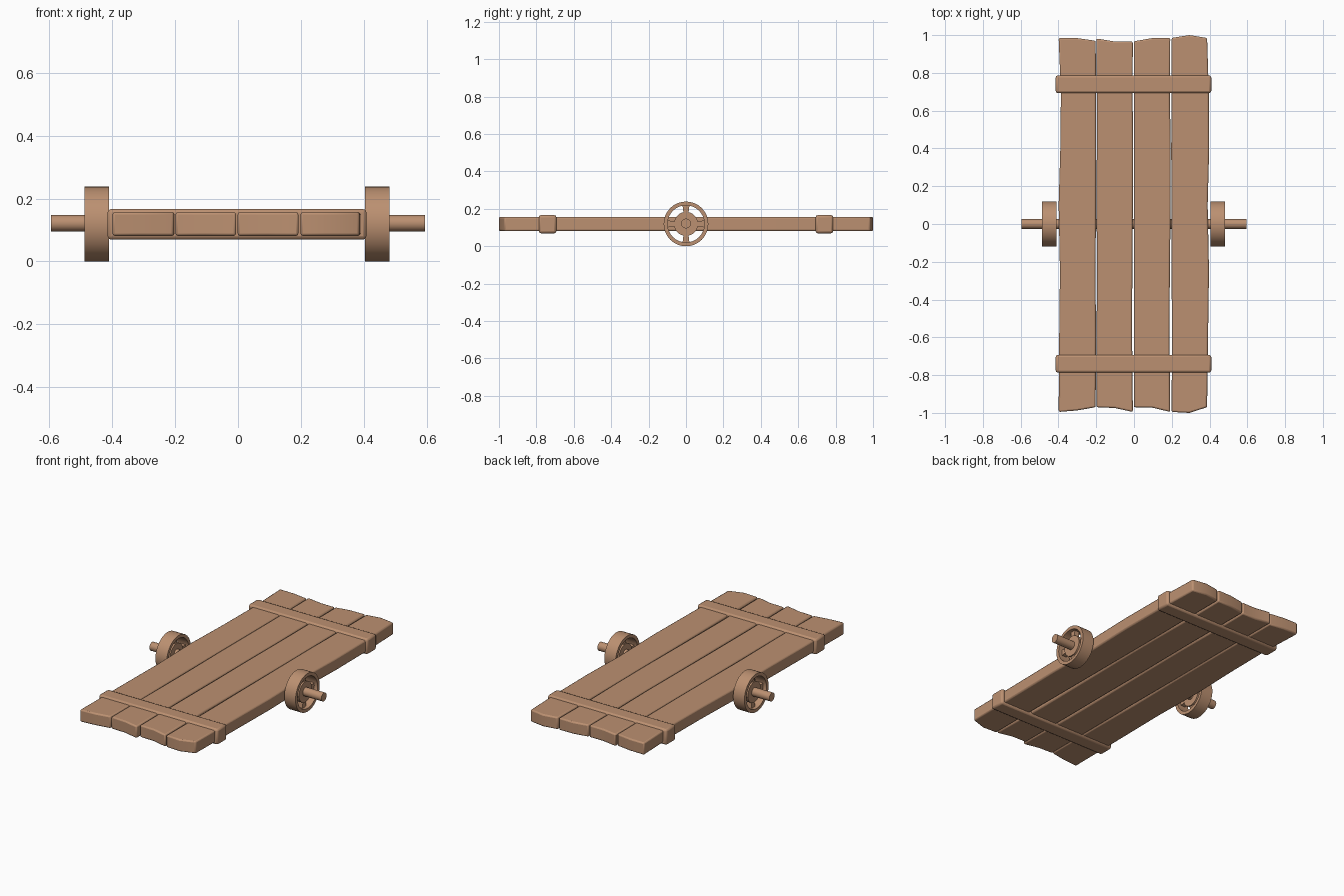
import bpy, bmesh, math
from mathutils import Matrix, Vector

if "Cube" in bpy.data.objects:
    bpy.data.objects.remove(bpy.data.objects["Cube"])

wood = bpy.data.materials.new("tan wood")
wood.diffuse_color = (0.50, 0.28, 0.165, 1)
wood.use_nodes = True
wood.node_tree.nodes["Principled BSDF"].inputs["Base Color"].default_value = wood.diffuse_color


def finish(bm, name, bevel=0.0, angle=35):
    bmesh.ops.recalc_face_normals(bm, faces=bm.faces)
    me = bpy.data.meshes.new(name)
    bm.to_mesh(me)
    bm.free()
    ob = bpy.data.objects.new(name, me)
    bpy.context.collection.objects.link(ob)
    me.materials.append(wood)
    if bevel:
        m = ob.modifiers.new("Bevel", 'BEVEL')
        m.width, m.segments = bevel, 2
        m.limit_method, m.angle_limit = 'ANGLE', math.radians(50)
    bpy.ops.object.select_all(action='DESELECT')
    ob.select_set(True)
    bpy.context.view_layer.objects.active = ob
    bpy.ops.object.shade_smooth_by_angle(angle=math.radians(angle))
    return ob


def lathe(bm, profile, x, z, n=32, closed=True):
    """Spin (radius, x offset) points around an x-parallel line."""
    rings = []
    for i in range(n):
        a = 2 * math.pi * i / n
        rings.append([bm.verts.new((x + o, r * math.cos(a), z + r * math.sin(a)))
                      for r, o in profile])
    m = len(profile)
    for i in range(n):
        a, b = rings[i], rings[(i + 1) % n]
        for j in range(m if closed else m - 1):
            k = (j + 1) % m
            bm.faces.new((a[j], b[j], b[k], a[k]))
    if not closed:
        for k in (0, m - 1):
            bm.faces.new([r[k] for r in rings])


# Planks: wavy left / right edges (front to back) and wavy front / back ends
ys = (-0.6, -0.25, 0.1, 0.4, 0.7)
planks = [
    # left edge, right edge, front end, back end (ends run left to right)
    ((-.396, -.392, -.399, -.390, -.387), (-.201, -.204, -.201, -.200, -.201),
     (-.995, -.987, -.970), (.985, .984, .970)),
    ((-.198, -.196, -.198, -.197, -.197), (-.010, -.009, -.006, -.004, -.008),
     (-.970, -.974, -.995), (.982, .966, .966)),
    ((-.001, .000, -.001, .001, .001), (.187, .190, .194, .194, .190),
     (-.970, -.972, -.995), (.967, .984, .985)),
    ((.201, .199, .198, .197, .199), (.392, .397, .390, .398, .396),
     (-.995, -1.0, -.970), (.985, 1.0, .985)),
]
Z0, Z1 = 0.081, 0.157
for i, (le, re, fr, bk) in enumerate(planks):
    x0 = (-.399, -.199, -.001, .199)[i]
    x1 = (-.203, -.006, .192, .387)[i]
    xs = (x0, (x0 + x1) / 2, x1)
    pts = list(zip(xs, fr)) + list(zip(re, ys))
    pts += list(zip(xs, bk))[::-1] + list(zip(le, ys))[::-1]
    bm = bmesh.new()
    f = bm.faces.new([bm.verts.new((x, y, Z0)) for x, y in pts])
    top = bmesh.ops.extrude_face_region(bm, geom=[f])["geom"]
    bmesh.ops.translate(bm, vec=(0, 0, Z1 - Z0),
                        verts=[v for v in top if isinstance(v, bmesh.types.BMVert)])
    finish(bm, f"plank_{i + 1}", bevel=0.008)

# Cross straps that wrap the planks
for y, name in ((-0.74, "front_strap"), (0.74, "back_strap")):
    bm = bmesh.new()
    bmesh.ops.create_cube(bm, size=1, matrix=Matrix.Translation((-0.003, y, 0.118))
                          @ Matrix.Diagonal((0.824, 0.094, 0.098, 1)))
    finish(bm, name, bevel=0.012)

# Axle through the deck
ZC = 0.1215
bm = bmesh.new()
lathe(bm, [(0.0265, -0.595), (0.0265, 0.595)], 0, ZC, 16, closed=False)
finish(bm, "axle")

# Wheels: rim, hub and four flared spokes
for x, side in ((-0.449, "left"), (0.443, "right")):
    bm = bmesh.new()
    lathe(bm, [(0.1195, -0.039), (0.1195, 0.039), (0.099, 0.039), (0.099, -0.039)], x, 0.1195)
    finish(bm, side + "_wheel_rim")
    bm = bmesh.new()
    lathe(bm, [(0.064, -0.024), (0.064, 0.024), (0.024, 0.024), (0.024, -0.024)], x, 0.1195)
    finish(bm, side + "_wheel_hub")
    bm = bmesh.new()
    for k in range(4):
        rot = Matrix.Rotation(k * math.pi / 2, 3, 'X')
        face = []
        for r, w in ((0.055, 0.013), (0.104, 0.019)):
            ring = [rot @ Vector((dx, dy * w, r)) + Vector((x, 0, 0.1195))
                    for dx, dy in ((-.016, -1), (.016, -1), (.016, 1), (-.016, 1))]
            face.append([bm.verts.new(p) for p in ring])
        a, b = face
        bm.faces.new(a)
        bm.faces.new(b)
        for j in range(4):
            q = (j + 1) % 4
            bm.faces.new((a[j], a[q], b[q], b[j]))
    finish(bm, side + "_wheel_spokes")
